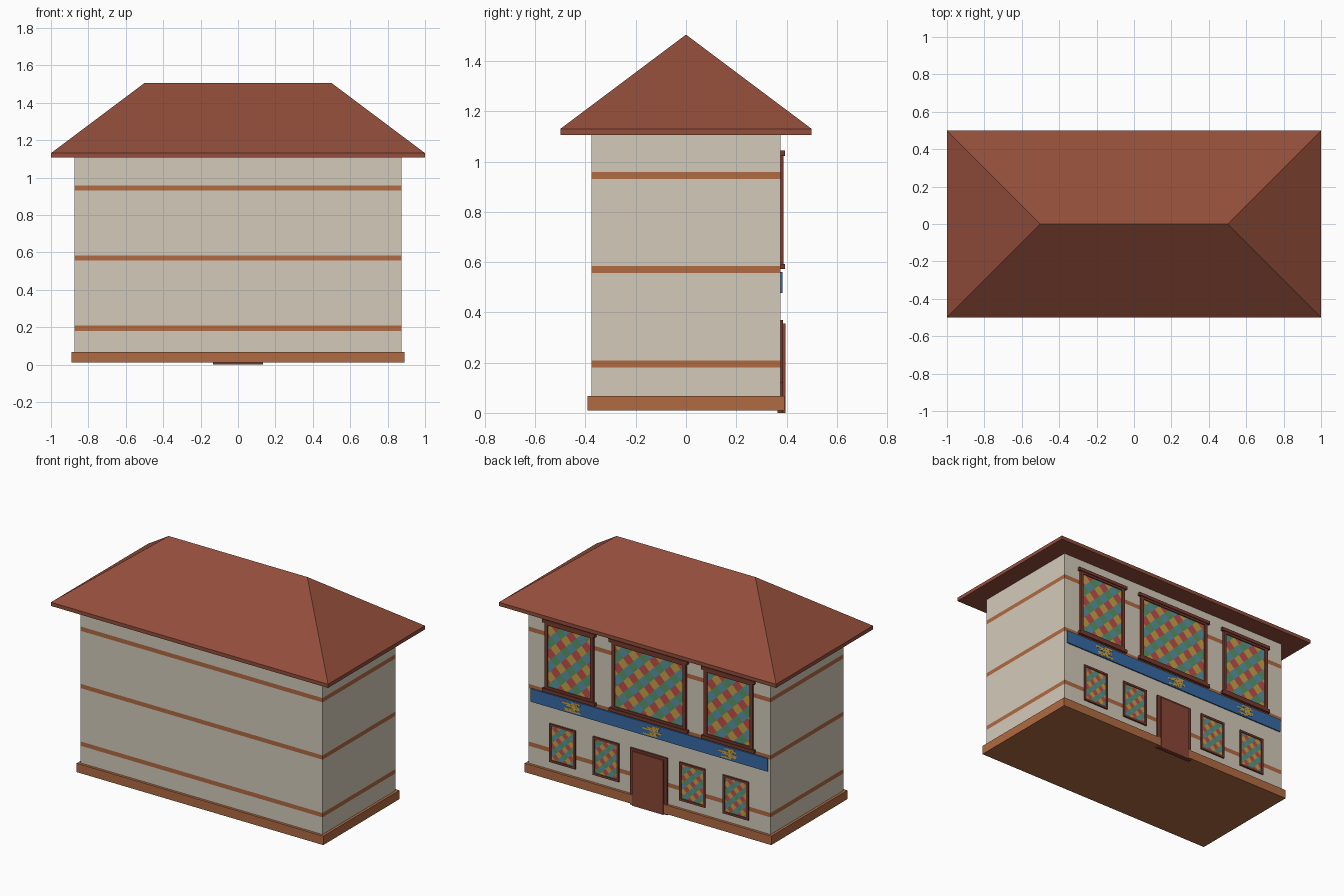
import bpy, bmesh, math
from mathutils import Vector

cube = bpy.data.objects.get("Cube")
if cube:
    bpy.data.objects.remove(cube, do_unlink=True)


def material(name, r, g, b):
    """Flat material from display RGB, converted to linear."""
    lin = [((c / 255 + 0.055) / 1.055) ** 2.4 for c in (r, g, b)] + [1]
    m = bpy.data.materials.new(name)
    m.use_nodes = True
    m.diffuse_color = lin
    m.node_tree.nodes["Principled BSDF"].inputs["Base Color"].default_value = lin
    return m


ROOF = material("roof clay", 146, 78, 59)
WALL = material("wall plaster", 212, 203, 186)
TRIM = material("orange trim", 176, 107, 66)
WOOD = material("frame wood", 120, 58, 46)
DOOR = material("door wood", 138, 70, 54)
BLUE = material("band blue", 55, 106, 166)
GOLD = material("gold glass", 198, 163, 72)
RED = material("red glass", 190, 78, 76)
TEAL = material("teal glass", 90, 148, 165)
GREEN = material("green glass", 88, 150, 102)


def finish(bm, name, *mats):
    me = bpy.data.meshes.new(name)
    bm.to_mesh(me)
    bm.free()
    for m in mats:
        me.materials.append(m)
    ob = bpy.data.objects.new(name, me)
    bpy.context.collection.objects.link(ob)
    return ob


def add_box(bm, x0, x1, y0, y1, z0, z1):
    geom = bmesh.ops.create_cube(bm, size=1)
    for v in geom["verts"]:
        v.co = (x1 if v.co.x > 0 else x0, y1 if v.co.y > 0 else y0,
                z1 if v.co.z > 0 else z0)


def box(name, mat, *bounds):
    bm = bmesh.new()
    add_box(bm, *bounds)
    return finish(bm, name, mat)


def cut(bm, point, normal):
    bmesh.ops.bisect_plane(bm, geom=bm.verts[:] + bm.edges[:] + bm.faces[:],
                           plane_co=point, plane_no=normal)


BACK = 0.375  # wall plane carrying the decorated facade

# Walls with three painted stripes
stripes = [(0.18, 0.208), (0.556, 0.584), (0.93, 0.958)]
bm = bmesh.new()
add_box(bm, -0.873, 0.873, -BACK, BACK, 0.02, 1.106)
for pair in stripes:
    for z in pair:
        cut(bm, (0, 0, z), (0, 0, 1))
for f in bm.faces:
    z = f.calc_center_median().z
    if abs(f.normal.z) < 0.5 and any(a < z < b for a, b in stripes):
        f.material_index = 1
finish(bm, "walls", WALL, TRIM)

# Plinth
box("plinth", TRIM, -0.89, 0.89, -0.392, 0.392, 0.01, 0.068)

# Hipped roof: eave slab whose top is drawn up to a ridge
bm = bmesh.new()
add_box(bm, -1, 1, -0.5, 0.5, 1.106, 1.13)
top = max(bm.faces, key=lambda f: f.calc_center_median().z)
ridge = bmesh.ops.extrude_discrete_faces(bm, faces=[top])["faces"][0]
bmesh.ops.delete(bm, geom=[ridge], context='FACES')
rim = sorted((v for v in bm.verts if v.co.z > 1.12), key=lambda v: math.atan2(v.co.y, v.co.x))
ends = {s: bm.verts.new((0.5 * s, 0, 1.505)) for s in (-1, 1)}
for a, b in zip(rim, rim[1:] + rim[:1]):
    sa, sb = (1 if v.co.x > 0 else -1 for v in (a, b))
    bm.faces.new([a, b, ends[sb]] + ([ends[sa]] if sa != sb else []))
bmesh.ops.delete(bm, geom=[v for v in bm.verts if not v.link_faces], context='VERTS')
bmesh.ops.recalc_face_normals(bm, faces=bm.faces)
finish(bm, "hipped_roof", ROOF)


def glass(name, x0, x1, z0, z1, y, pitch):
    """Pane cut along both diagonals into coloured diamonds."""
    bm = bmesh.new()
    bm.faces.new([bm.verts.new(c) for c in
                  ((x1, y, z0), (x0, y, z0), (x0, y, z1), (x1, y, z1))])
    for s in (1, -1):
        span = [x + s * z for x in (x0, x1) for z in (z0, z1)]
        for k in range(math.ceil(min(span) / pitch), math.floor(max(span) / pitch) + 1):
            cut(bm, (k * pitch, y, 0), Vector((1, 0, s)).normalized())
    for f in bm.faces:
        c = f.calc_center_median()
        i, j = math.floor((c.x + c.z) / pitch), math.floor((c.x - c.z) / pitch)
        f.material_index = (i + 2 * j) % 4
    finish(bm, name, RED, TEAL, GOLD, GREEN)


def window(name, cx, half, z0, z1, bar, front, pitch):
    """Four frame bars around a stained pane."""
    x0, x1 = cx - half, cx + half
    bm = bmesh.new()
    for a, b in ((x0, x0 + bar), (x1 - bar, x1)):
        add_box(bm, a, b, BACK - 0.01, front, z0, z1)
    for a, b in ((z0, z0 + bar), (z1 - bar, z1)):
        add_box(bm, x0 + bar, x1 - bar, BACK - 0.01, front, a, b)
    finish(bm, name + "_frame", WOOD)
    glass(name + "_glass", x0 + bar, x1 - bar, z0 + bar, z1 - bar, BACK + 0.005, pitch)


# Ground floor windows
for side, s in (("left", 1), ("right", -1)):
    for place, cx in (("outer", 0.625), ("inner", 0.312)):
        window(f"{side}_{place}_lower_window", s * cx, 0.093, 0.12, 0.37, 0.014, 0.385, 0.045)

# Upper windows with sill and lintel
for side, cx, half in (("left", 0.575, 0.176), ("middle", 0, 0.268), ("right", -0.575, 0.176)):
    window(f"{side}_upper_window", cx, half, 0.585, 1.03, 0.022, 0.387, 0.075)
    for part, z in (("sill", 0.572), ("lintel", 1.022)):
        box(f"{side}_{part}", WOOD, cx - half - 0.015, cx + half + 0.015,
            BACK - 0.01, 0.393, z, z + 0.021)

# Door and its surround
box("door_surround", WOOD, -0.133, 0.133, BACK - 0.01, 0.386, 0, 0.37)
box("door_panel", DOOR, -0.112, 0.112, BACK - 0.01, 0.395, 0, 0.355)

# Blue band with gold flourishes made of staggered strips
box("blue_band", BLUE, -0.855, 0.855, BACK - 0.01, 0.383, 0.476, 0.561)
for n, cx in enumerate((0.55, -0.03, -0.58)):
    bm = bmesh.new()
    for k in range(6):
        x = cx + 0.025 * math.sin(2.1 * k + n)
        half = 0.042 + 0.015 * math.cos(1.7 * k + n)
        z = 0.486 + 0.011 * k
        add_box(bm, x - half, x + half, 0.382, 0.3845, z, z + 0.0105)
    finish(bm, f"band_flourish_{n + 1}", GOLD)
